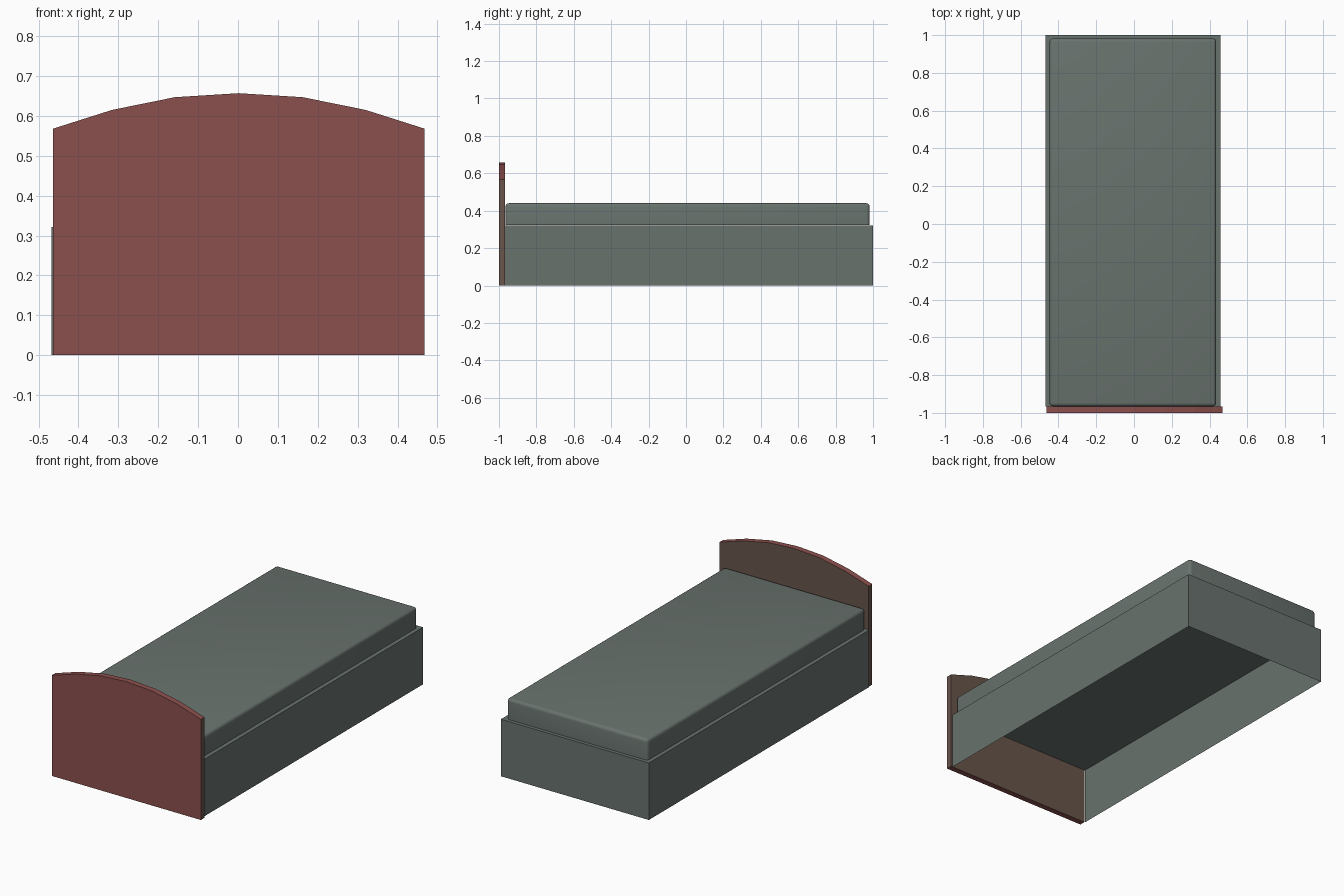
import bpy, bmesh

if "Cube" in bpy.data.objects:
    bpy.data.objects.remove(bpy.data.objects["Cube"])


def material(name, rgb):
    m = bpy.data.materials.new(name)
    m.diffuse_color = (*rgb, 1)
    m.use_nodes = True
    m.node_tree.nodes["Principled BSDF"].inputs["Base Color"].default_value = m.diffuse_color
    return m


def add_object(name, bm, *mats):
    mesh = bpy.data.meshes.new(name)
    bm.to_mesh(mesh)
    bm.free()
    for m in mats:
        mesh.materials.append(m)
    ob = bpy.data.objects.new(name, mesh)
    bpy.context.collection.objects.link(ob)
    return ob


def loop(bm, x0, x1, y0, y1, z):
    return [bm.verts.new(p) for p in
            ((x0, y0, z), (x1, y0, z), (x1, y1, z), (x0, y1, z))]


fabric = material("fabric_grey", (0.14, 0.17, 0.155))
red_wood = material("red_wood", (0.26, 0.08, 0.075))
brown_wood = material("brown_wood", (0.14, 0.09, 0.07))

JOINT_Y = -0.967
BASE_TOP = 0.322

# Bed base: thin open shell with a ledge, closed at one end by the headboard
bm = bmesh.new()
floor = loop(bm, -0.468, 0.457, JOINT_Y, 1.0, 0)
rim = loop(bm, -0.468, 0.457, JOINT_Y, 1.0, BASE_TOP)
ledge = loop(bm, -0.44, 0.427, JOINT_Y + 0.01, 0.97, BASE_TOP)
for i in range(4):
    j = (i + 1) % 4
    if i > 0:
        bm.faces.new((floor[i], floor[j], rim[j], rim[i]))
    bm.faces.new((rim[i], rim[j], ledge[j], ledge[i]))
add_object("bed_base", bm, fabric)

# Mattress: box with softly rounded top and corner edges
bm = bmesh.new()
bottom = loop(bm, -0.447, 0.435, JOINT_Y + 0.002, 0.982, BASE_TOP + 0.001)
top = loop(bm, -0.447, 0.435, JOINT_Y + 0.002, 0.982, 0.44)
bm.faces.new(bottom[::-1])
bm.faces.new(top)
for i in range(4):
    j = (i + 1) % 4
    bm.faces.new((bottom[i], bottom[j], top[j], top[i]))
soft = [e for e in bm.edges if any(v in top for v in e.verts)]
bmesh.ops.bevel(bm, geom=soft, offset=0.018, segments=4, profile=0.5,
                affect='EDGES')
mattress = add_object("mattress", bm, fabric)
bpy.context.view_layer.objects.active = mattress
mattress.select_set(True)
bpy.ops.object.shade_smooth_by_angle()

# Headboard: faceted arch profile extruded through its thickness
half = [(0.466, 0.0), (0.466, 0.568), (0.318, 0.615), (0.16, 0.647)]
profile = half + [(0, 0.657)] + [(-x, z) for x, z in reversed(half)]
bm = bmesh.new()
front = bm.faces.new([bm.verts.new((x + 0.002, -1.0, z)) for x, z in profile])
ext = bmesh.ops.extrude_face_region(bm, geom=[front], use_keep_orig=True)
moved = [g for g in ext["geom"] if isinstance(g, bmesh.types.BMVert)]
bmesh.ops.translate(bm, verts=moved, vec=(0, JOINT_Y + 1.0, 0))
bmesh.ops.recalc_face_normals(bm, faces=bm.faces)
for f in bm.faces:
    f.normal_update()
    f.material_index = int(f.normal.y > 0.5 or abs(f.normal.x) > 0.9)
add_object("headboard", bm, red_wood, brown_wood)
